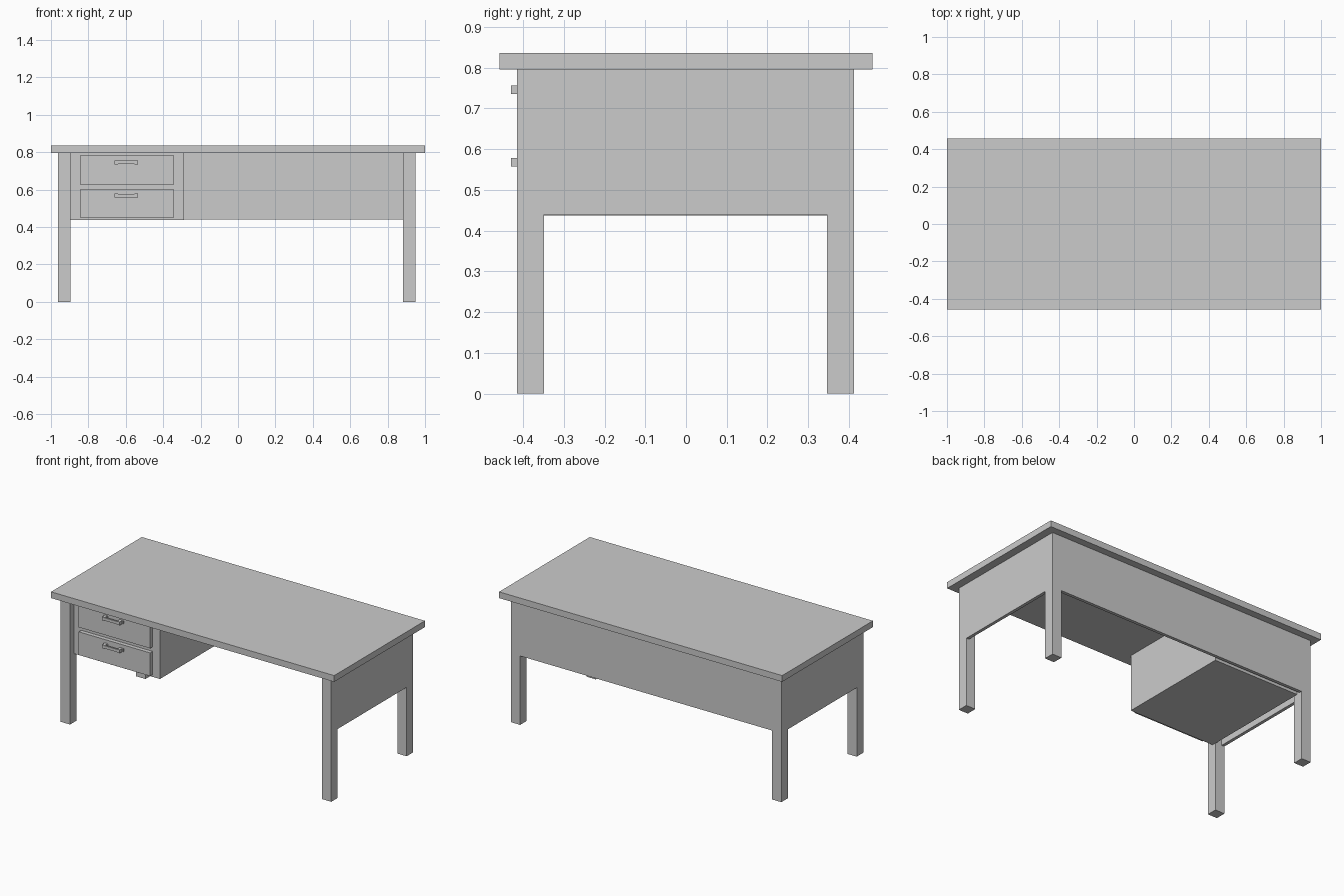
import bpy

if "Cube" in bpy.data.objects:
    bpy.data.objects.remove(bpy.data.objects["Cube"])


def box(name, x0, x1, y0, y1, z0, z1):
    """Axis-aligned box given by its limits."""
    bpy.ops.mesh.primitive_cube_add(size=1, location=((x0 + x1) / 2, (y0 + y1) / 2, (z0 + z1) / 2))
    ob = bpy.context.object
    ob.name = name
    ob.scale = (x1 - x0, y1 - y0, z1 - z0)
    bpy.ops.object.transform_apply(location=False, rotation=False, scale=True)
    return ob


UNDER = 0.796          # underside of the table top
PANEL = 0.44           # lower edge of the panels
LEG = 0.066
LEFT, RIGHT = -0.962, 0.949
FRONT, BACK = -0.415, 0.412
THICK = 0.02

# Table top
box("table_top", -1, 1, -0.458, 0.458, UNDER, 0.836)

# Legs
for side, x in (("left", LEFT), ("right", RIGHT - LEG)):
    for end, y in (("front", FRONT), ("back", BACK - LEG)):
        box(f"{end}_{side}_leg", x, x + LEG, y, y + LEG, 0, UNDER)

# Panels flush with the outside of the legs
box("left_panel", LEFT, LEFT + THICK, FRONT + LEG, BACK - LEG, PANEL, UNDER)
box("right_panel", RIGHT - THICK, RIGHT, FRONT + LEG, BACK - LEG, PANEL, UNDER)
box("back_panel", LEFT + LEG, RIGHT - LEG, BACK - THICK, BACK, PANEL, UNDER)

# Drawer cabinet
box("drawer_cabinet", -0.897, -0.29, -0.374, 0.372, 0.437, UNDER)

# Drawer fronts with bracket handles
for name, z0, z1, hz in (("upper", 0.629, 0.782, 0.746), ("lower", 0.452, 0.6, 0.568)):
    box(f"{name}_drawer_front", -0.845, -0.341, -0.4, -0.374, z0, z1)
    box(f"{name}_handle_bar", -0.655, -0.539, -0.43, -0.42, hz - 0.009, hz + 0.009)
    for side, s in (("left", -1), ("right", 1)):
        outer, inner = sorted((-0.597 + s * 0.062, -0.597 + s * 0.044))
        box(f"{name}_{side}_handle_post", outer, inner, -0.43, -0.4, hz - 0.011, hz + 0.011)
        a, b = sorted((-0.597 + s * 0.07, -0.597 + s * 0.04))
        box(f"{name}_{side}_handle_flange", a, b, -0.406, -0.4, hz - 0.009, hz + 0.009)
